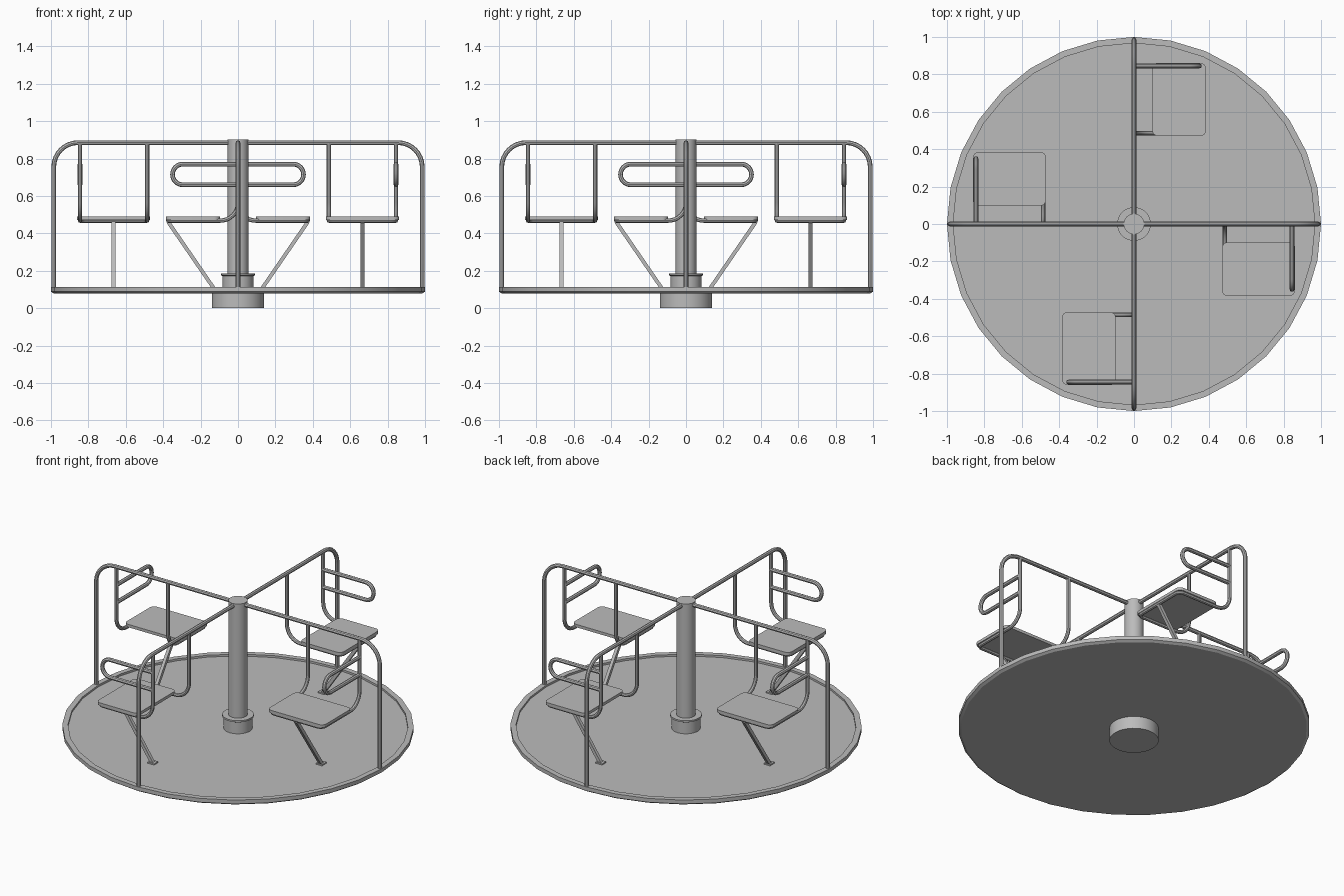
import bpy, bmesh, math
from mathutils import Vector, Matrix

cube = bpy.data.objects.get("Cube")
if cube:
    bpy.data.objects.remove(cube, do_unlink=True)

# Single painted-steel colour
steel = bpy.data.materials.new("grey_steel")
steel.use_nodes = True
GREY = (0.5, 0.5, 0.5, 1)
steel.diffuse_color = GREY
steel.node_tree.nodes["Principled BSDF"].inputs["Base Color"].default_value = GREY


def add_object(name, mesh, angle=30):
    obj = bpy.data.objects.new(name, mesh)
    bpy.context.collection.objects.link(obj)
    mesh.materials.clear()
    mesh.materials.append(steel)
    if angle:
        bpy.ops.object.select_all(action='DESELECT')
        obj.select_set(True)
        bpy.context.view_layer.objects.active = obj
        bpy.ops.object.shade_smooth_by_angle(angle=math.radians(angle))
    return obj


def lathe(name, profile, sides=32, angle=30):
    """Turn an (r, z) profile about the z axis, capping both ends."""
    bm = bmesh.new()
    rings = []
    for r, z in profile:
        rings.append([bm.verts.new((r * math.cos(math.tau * i / sides),
                                    r * math.sin(math.tau * i / sides), z))
                      for i in range(sides)])
    for a, b in zip(rings, rings[1:]):
        for i in range(sides):
            j = (i + 1) % sides
            bm.faces.new((a[i], a[j], b[j], b[i]))
    bm.faces.new(rings[0][::-1])
    bm.faces.new(rings[-1])
    mesh = bpy.data.meshes.new(name)
    bm.to_mesh(mesh)
    bm.free()
    return add_object(name, mesh, angle)


def fillet(points, radius, steps=8):
    """Round the inner corners of a path."""
    pts = [Vector(p) for p in points]
    out = [pts[0]]
    for a, p, b in zip(pts, pts[1:], pts[2:]):
        u, v = (a - p).normalized(), (b - p).normalized()
        centre = p + (u + v) * radius
        for i in range(steps + 1):
            t = math.pi / 2 * i / steps
            out.append(centre - v * radius * math.cos(t) - u * radius * math.sin(t))
    return out + [pts[-1]]


def tube(name, path, radius):
    curve = bpy.data.curves.new(name + "_path", 'CURVE')
    curve.dimensions = '3D'
    curve.bevel_depth = radius
    curve.bevel_resolution = 2
    curve.use_fill_caps = True
    spline = curve.splines.new('POLY')
    spline.points.add(len(path) - 1)
    for point, co in zip(spline.points, path):
        point.co = (*co, 1)
    temp = bpy.data.objects.new(name + "_temp", curve)
    bpy.context.collection.objects.link(temp)
    bpy.context.view_layer.update()
    graph = bpy.context.evaluated_depsgraph_get()
    mesh = bpy.data.meshes.new_from_object(temp.evaluated_get(graph))
    bpy.data.objects.remove(temp, do_unlink=True)
    return add_object(name, mesh, 40)


def box(name, matrix, corner=0):
    """Unit cube shaped by a matrix, with optional rounded upright corners."""
    bm = bmesh.new()
    bmesh.ops.create_cube(bm, size=1, matrix=matrix)
    if corner:
        upright = [e for e in bm.edges
                   if abs(e.verts[0].co.z - e.verts[1].co.z) > 0.001]
        bmesh.ops.bevel(bm, geom=upright, offset=corner, segments=5,
                        profile=0.5, affect='EDGES')
    mesh = bpy.data.meshes.new(name)
    bm.to_mesh(mesh)
    bm.free()
    return add_object(name, mesh, 30 if corner else 0)


def placed(x, y, z, sx, sy, sz):
    return Matrix.Translation((x, y, z)) @ Matrix.Diagonal((sx, sy, sz, 1))


# Base, deck with raised rim, centre post and collar
lathe("ground_base", [(0.14, 0), (0.14, 0.085)])
lathe("deck", [(0.985, 0.078), (1, 0.088), (1, 0.112), (0.967, 0.112), (0.967, 0.1)], angle=20)
lathe("centre_post", [(0.055, 0.1), (0.055, 0.902)])
lathe("post_collar", [(0.082, 0.1), (0.082, 0.172), (0.09, 0.176), (0.09, 0.186), (0.055, 0.186)])

# One quarter: rail, hanging seat frame, armrest, seat and strut
INNER, OUTER, TOP, SEAT_Z = 0.486, 0.845, 0.885, 0.468
quarter = []

rail = [(0.04, 0, TOP), (0.985, 0, TOP), (0.985, 0, 0.1)]
quarter.append(tube("rail", fillet(rail, 0.13), 0.0125))

drop = fillet([(INNER, 0, TOP), (INNER, 0, SEAT_Z), (INNER, -0.2, SEAT_Z)], 0.095)
front = fillet([(INNER, -0.2, SEAT_Z), (INNER, -0.373, SEAT_Z),
                (OUTER, -0.373, SEAT_Z), (OUTER, -0.2, SEAT_Z)], 0.03, 5)
rise = [Vector((OUTER, p.y, p.z)) for p in reversed(drop)]
quarter.append(tube("seat_frame", drop + front[1:-1] + rise, 0.0115))

arm = [(OUTER, 0, 0.77), (OUTER, -0.35, 0.77), (OUTER, -0.35, 0.66), (OUTER, 0, 0.66)]
quarter.append(tube("armrest", fillet(arm, 0.0545), 0.0125))

quarter.append(box("seat", placed(0.666, -0.241, 0.481, 0.39, 0.288, 0.018), 0.03))

# Slanted square strut with a foot plate
low, high = Vector((0.666, -0.125, 0.1)), Vector((0.666, -0.374, 0.462))
axis = high - low
tilt = axis.to_track_quat('Z', 'X').to_matrix().to_4x4()
quarter.append(box("strut", Matrix.Translation((low + high) / 2) @ tilt
                   @ Matrix.Diagonal((0.02, 0.02, axis.length, 1))))
quarter.append(box("strut_foot", placed(0.666, -0.125, 0.104, 0.04, 0.045, 0.008)))

# Repeat the quarter around the post
for turn in range(1, 4):
    for part in quarter:
        copy = part.copy()
        copy.name = f"{part.name}_{turn + 1}"
        copy.rotation_euler.z = turn * math.pi / 2
        bpy.context.collection.objects.link(copy)
